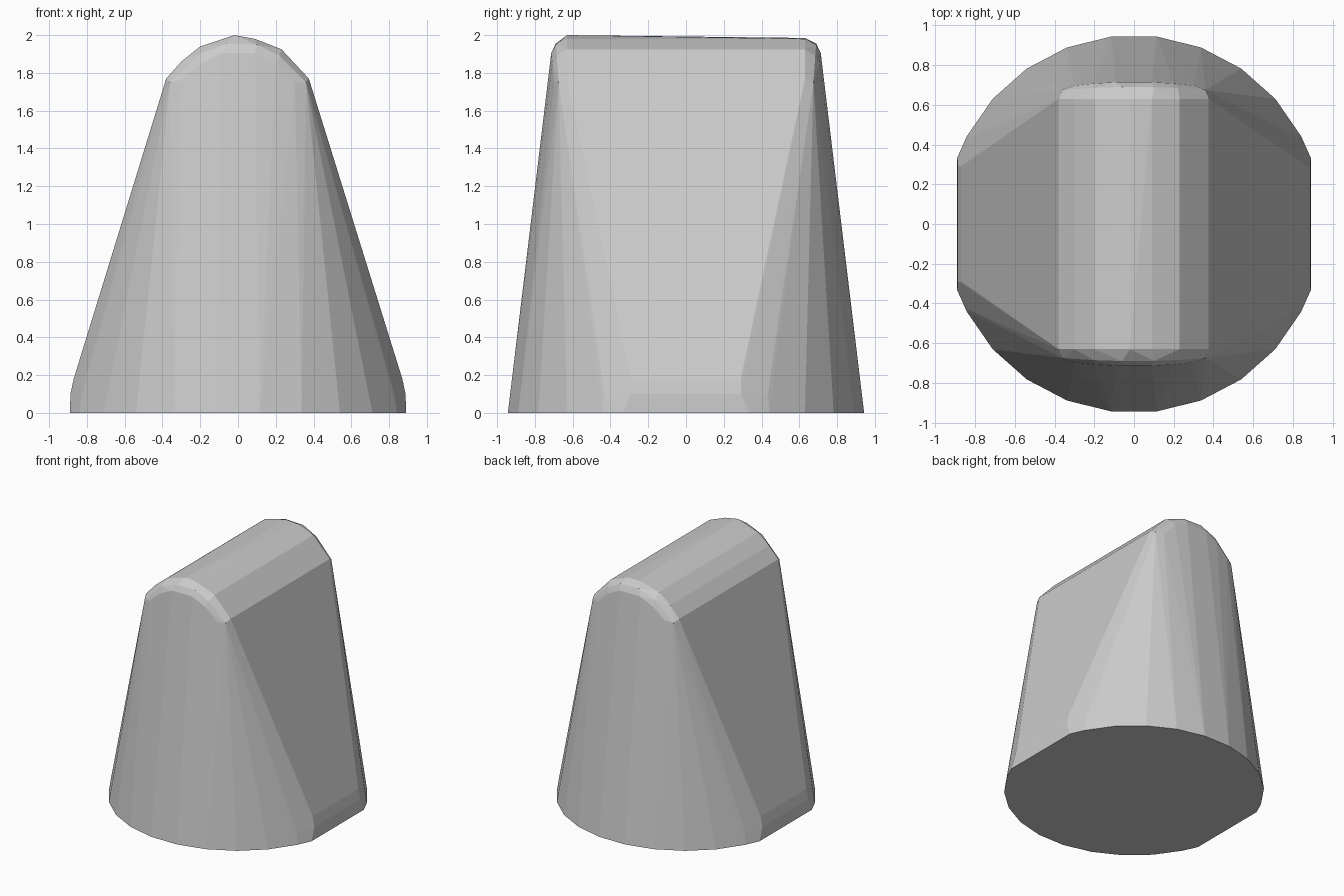
import bpy, bmesh, math

cube = bpy.data.objects.get("Cube")
if cube:
    bpy.data.objects.remove(cube, do_unlink=True)

# Single flat grey
grey = bpy.data.materials.new("plain_grey")
grey.use_nodes = True
colour = (0.6, 0.6, 0.6, 1)
grey.diffuse_color = colour
grey.node_tree.nodes["Principled BSDF"].inputs["Base Color"].default_value = colour


def clipped_circle(radius, half_width, z, count=26):
    """Points of a circle whose left and right sides are cut flat."""
    points = []
    for i in range(count):
        a = math.tau * (i + 0.5) / count + math.pi / 2
        x, y = radius * math.cos(a), radius * math.sin(a)
        if abs(x) < half_width:
            points.append((x, y, z))
    y = math.sqrt(radius ** 2 - half_width ** 2)
    points += [(sx * half_width, sy * y, z) for sx in (-1, 1) for sy in (-1, 1)]
    return points


# Round foot with flat sides and a softened lower edge
points = clipped_circle(0.95, 0.89, 0) + clipped_circle(0.934, 0.887, 0.1)
points += [(sx * 0.87, sy * 0.29, 0.18) for sx in (-1, 1) for sy in (-1, 1)]

# Rounded ridge: crest arc, then bevel arcs towards each end
crest = [(-0.38, 1.77), (-0.3, 1.86), (-0.2, 1.94), (-0.02, 2.0),
         (0.09, 1.98), (0.23, 1.925), (0.31, 1.83), (0.375, 1.77)]
middle = [(-0.36, 1.75), (-0.2, 1.9), (-0.06, 1.955), (0.1, 1.95),
          (0.22, 1.89), (0.36, 1.75)]
end = [(-0.3, 1.76), (-0.2, 1.85), (-0.09, 1.905), (0.09, 1.905),
       (0.2, 1.85), (0.3, 1.75)]
for side in (-1, 1):
    for x, z in crest:
        tilt = -0.015 if side > 0 and z > 1.99 else 0
        points.append((x, side * 0.63, z + tilt))
    points += [(x, side * (0.69 - 0.12 * x * x), z) for x, z in middle]
    points += [(x, side * (0.715 - 0.2 * x * x), z) for x, z in end]
    points += [(sx * 0.345, side * 0.665, 1.68) for sx in (-1, 1)]

# Skin the wedge body
bm = bmesh.new()
for p in points:
    bm.verts.new(p)
hull = bmesh.ops.convex_hull(bm, input=bm.verts[:])
unused = {g for g in hull["geom_interior"] + hull["geom_unused"]
          if isinstance(g, bmesh.types.BMVert)}
bmesh.ops.delete(bm, geom=list(unused), context="VERTS")
bmesh.ops.recalc_face_normals(bm, faces=bm.faces[:])
mesh = bpy.data.meshes.new("wedge_body")
bm.to_mesh(mesh)
bm.free()
mesh.materials.append(grey)
body = bpy.data.objects.new("wedge_body", mesh)
bpy.context.collection.objects.link(body)
